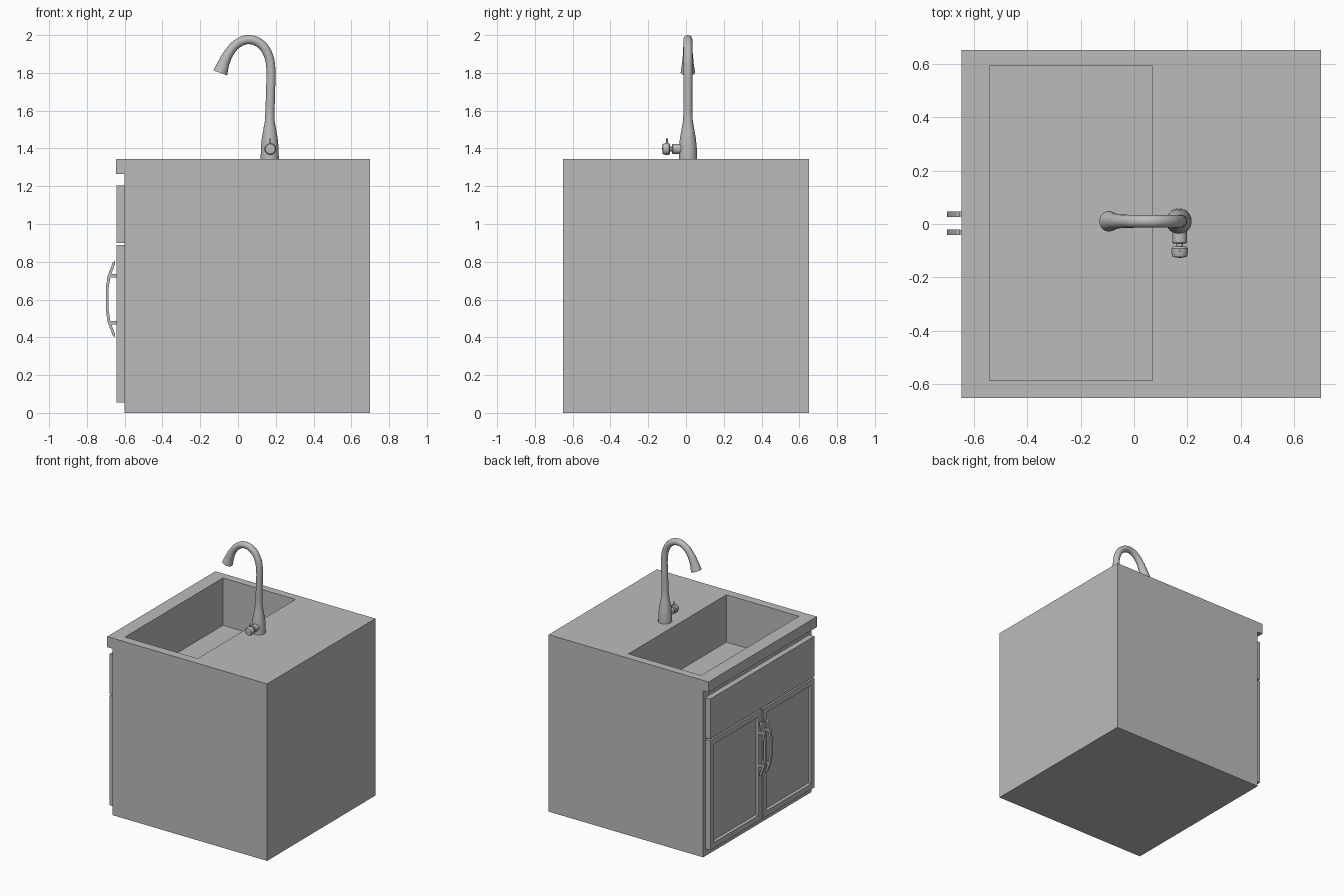
import bpy, bmesh, math
from mathutils import Vector, Matrix

if "Cube" in bpy.data.objects:
    bpy.data.objects.remove(bpy.data.objects["Cube"], do_unlink=True)

grey = bpy.data.materials.new("light_grey")
grey.use_nodes = True
grey.diffuse_color = (0.5, 0.5, 0.5, 1)
grey.node_tree.nodes["Principled BSDF"].inputs["Base Color"].default_value = (0.5, 0.5, 0.5, 1)


def finish(bm, name, smooth=False):
    bmesh.ops.recalc_face_normals(bm, faces=bm.faces)
    mesh = bpy.data.meshes.new(name)
    bm.to_mesh(mesh)
    bm.free()
    mesh.materials.append(grey)
    obj = bpy.data.objects.new(name, mesh)
    bpy.context.collection.objects.link(obj)
    if smooth:
        bpy.ops.object.select_all(action='DESELECT')
        obj.select_set(True)
        bpy.context.view_layer.objects.active = obj
        bpy.ops.object.shade_smooth_by_angle(angle=math.radians(35))
    return obj


def extrude_profile(points, y0, y1):
    """Solid with an (x, z) outline running from y0 to y1."""
    bm = bmesh.new()
    face = bm.faces.new([bm.verts.new((x, y0, z)) for x, z in points])
    ext = bmesh.ops.extrude_face_region(bm, geom=[face])
    moved = [v for v in ext["geom"] if isinstance(v, bmesh.types.BMVert)]
    bmesh.ops.translate(bm, verts=moved, vec=(0, y1 - y0, 0))
    bmesh.ops.recalc_face_normals(bm, faces=bm.faces)
    return bm


def rect(x0, x1, z0, z1):
    return [(x0, z0), (x1, z0), (x1, z1), (x0, z1)]


def facing(bm, direction):
    d = Vector(direction)
    faces = [f for f in bm.faces if f.normal.dot(d) > 0.9]
    return max(faces, key=lambda f: f.calc_center_median().dot(d))


def lathe(name, profile, origin, axis, sides=32):
    """Turned part from (radius, height) pairs along the given axis."""
    bm = bmesh.new()
    verts = [bm.verts.new((r, 0, h)) for r, h in profile]
    edges = [bm.edges.new(pair) for pair in zip(verts, verts[1:])]
    bmesh.ops.spin(bm, geom=verts + edges, cent=(0, 0, 0), axis=(0, 0, 1),
                   angle=math.tau, steps=sides)
    bmesh.ops.remove_doubles(bm, verts=bm.verts, dist=0.0001)
    turn = Vector((0, 0, 1)).rotation_difference(Vector(axis)).to_matrix().to_4x4()
    bmesh.ops.transform(bm, matrix=Matrix.Translation(origin) @ turn, verts=bm.verts)
    return finish(bm, name, True)


# Cabinet with an overhanging counter edge and a sunken basin
TOP = 1.345
bm = extrude_profile([(-0.60, 0), (0.70, 0), (0.70, TOP), (-0.645, TOP),
                      (-0.645, 1.265), (-0.60, 1.265)], -0.65, 0.65)
top = facing(bm, (0, 0, 1))
bmesh.ops.inset_region(bm, faces=[top], thickness=0.06)
mid = top.calc_center_median()
for v in top.verts:
    v.co.x = 0.07 if v.co.x > mid.x else -0.54
    v.co.y = 0.59 if v.co.y > mid.y else -0.585
floor = bmesh.ops.extrude_face_region(bm, geom=[top])
bmesh.ops.delete(bm, geom=[top], context='FACES_ONLY')
bmesh.ops.translate(bm, vec=(0, 0, -0.36),
                    verts=[v for v in floor["geom"] if isinstance(v, bmesh.types.BMVert)])
finish(bm, "cabinet_with_basin")

# Drain disc
lathe("drain", [(0, 0.004), (0.06, 0.004), (0.06, 0)], (-0.235, 0.005, TOP - 0.36), (0, 0, 1))

# Drawer front
finish(extrude_profile(rect(-0.642, -0.60, 0.90, 1.205), -0.625, 0.625), "drawer_front")

# Doors with recessed panels, and bowed handles
for side, y0, y1, hy in (("left", 0.006, 0.625, 0.037), ("right", -0.625, -0.006, -0.031)):
    bm = extrude_profile(rect(-0.642, -0.60, 0.055, 0.888), y0, y1)
    panel = facing(bm, (-1, 0, 0))
    bmesh.ops.inset_region(bm, faces=[panel], thickness=0.06)
    bmesh.ops.inset_region(bm, faces=[panel], thickness=0.012, depth=-0.015)
    finish(bm, side + "_door")

    outer = [(-0.65, 0.805), (-0.664, 0.795), (-0.69, 0.725), (-0.70, 0.66)]
    inner = [(-0.685, 0.66), (-0.675, 0.725), (-0.65, 0.79)]
    flip = lambda pts: [(x, 1.205 - z) for x, z in reversed(pts)]
    bow = outer + flip(outer) + flip(inner) + inner[:1] + inner[1:]
    # Order the outline: outer edge down, then inner edge back up
    bow = outer + flip(outer) + [(x, 1.205 - z) for x, z in reversed(inner)] + inner
    finish(extrude_profile(bow, hy - 0.01, hy + 0.01), side + "_handle_bow")
    for z, label in ((0.727, "upper"), (0.478, "lower")):
        finish(extrude_profile(rect(-0.683, -0.64, z - 0.009, z + 0.009), hy - 0.009, hy + 0.009),
               f"{side}_handle_{label}_post")

# Faucet body
FX, FY = 0.168, 0.01
lathe("faucet_base", [(0, 0), (0.048, 0), (0.047, 0.06), (0.042, 0.11), (0.033, 0.16),
                      (0.026, 0.20), (0.024, 0.24)], (FX, FY, TOP), (0, 0, 1))

# Gooseneck spout with a flared tip
path = [(0.168, 1.54, 1), (0.172, 1.70, 1), (0.174, 1.82, 1), (0.160, 1.895, 1),
        (0.120, 1.953, 1), (0.058, 1.976, 1), (0.0, 1.957, 1), (-0.045, 1.91, 1.05),
        (-0.074, 1.855, 1.25), (-0.094, 1.80, 1.6)]
curve = bpy.data.curves.new("faucet_spout", 'CURVE')
curve.dimensions = '3D'
curve.bevel_depth = 0.024
curve.bevel_resolution = 6
curve.use_fill_caps = True
curve.resolution_u = 6
curve.materials.append(grey)
spline = curve.splines.new('BEZIER')
spline.bezier_points.add(len(path) - 1)
for p, (x, z, r) in zip(spline.bezier_points, path):
    p.co, p.radius = (x, FY, z), r
    p.handle_left_type = p.handle_right_type = 'AUTO'
spout = bpy.data.objects.new("faucet_spout", curve)
bpy.context.collection.objects.link(spout)

# Side valve, knob and lever pin
lathe("faucet_valve", [(0, 0), (0.027, 0), (0.027, 0.074), (0.024, 0.078), (0.012, 0.078),
                       (0.012, 0.09), (0.026, 0.09), (0.031, 0.096), (0.031, 0.115),
                       (0.026, 0.128), (0, 0.132)], (FX + 0.003, 0.005, 1.397), (0, -1, 0))
lathe("lever_pin", [(0, 0), (0.005, 0), (0.005, 0.06), (0, 0.062)],
      (FX + 0.003, -0.1, 1.392), (0, 0, 1), 12)
